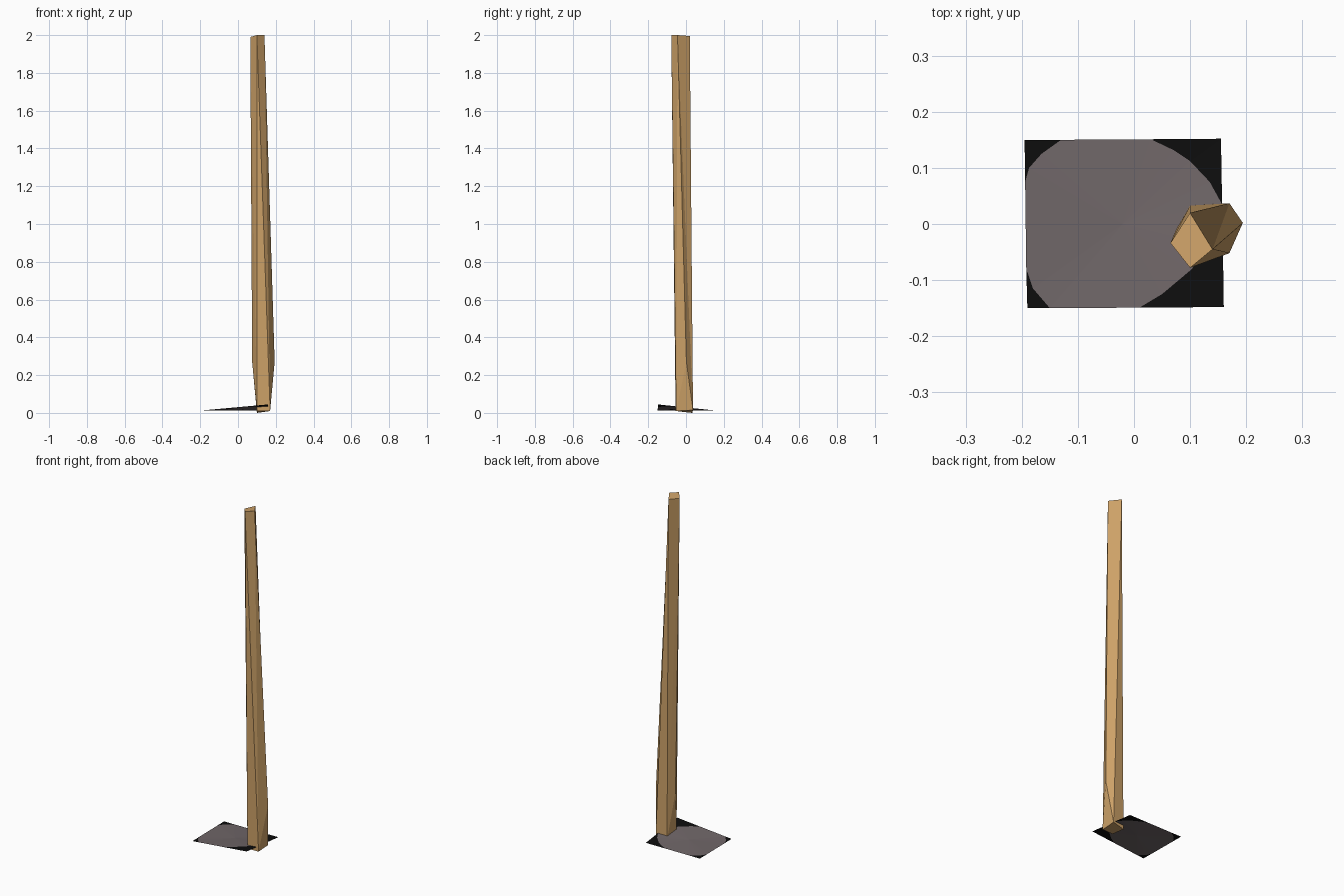
import bpy

cube = bpy.data.objects.get("Cube")
if cube:
    bpy.data.objects.remove(cube, do_unlink=True)


def material(name, rgb):
    m = bpy.data.materials.new(name)
    m.use_nodes = True
    m.diffuse_color = (*rgb, 1)
    m.node_tree.nodes["Principled BSDF"].inputs["Base Color"].default_value = (*rgb, 1)
    return m


def build(name, verts, faces, mats):
    mesh = bpy.data.meshes.new(name)
    mesh.from_pydata(verts, [], faces)
    for m in mats:
        mesh.materials.append(m)
    mesh.update()
    obj = bpy.data.objects.new(name, mesh)
    bpy.context.collection.objects.link(obj)
    return obj


wood = material("tan wood", (0.62, 0.365, 0.14))
stone = material("warm grey", (0.16, 0.133, 0.138))
black = material("black", (0.004, 0.004, 0.004))

# Leaning post: diamond top, square foot, side edges chamfered near the foot
points = {
    "top_left": (0.065, -0.034, 1.99), "top_front": (0.10, -0.078, 2.0),
    "top_right": (0.14, -0.045, 2.0), "top_back": (0.10, 0.02, 1.995),
    "low_left": (0.075, -0.01, 0.27), "low_right": (0.194, 0.002, 0.27),
    "foot_fl": (0.10, -0.055, 0.01), "foot_fr": (0.17, -0.052, 0.01),
    "foot_br": (0.17, 0.037, 0.015), "foot_bl": (0.10, 0.033, 0.0),
}
names = list(points)
post_faces = [
    "top_left top_front top_right top_back",
    "foot_bl foot_br foot_fr foot_fl",
    "top_front foot_fl foot_fr",
    "top_back foot_br foot_bl",
    "top_left low_left foot_fl", "top_left foot_fl top_front",
    "top_back foot_bl top_left", "top_left foot_bl low_left",
    "low_left foot_bl foot_fl",
    "top_right foot_fr low_right", "top_right top_front foot_fr",
    "top_right foot_br top_back", "top_right low_right foot_br",
    "low_right foot_fr foot_br",
]
build("post", list(points.values()),
      [[names.index(n) for n in f.split()] for f in post_faces], [wood])


# Ground sheet: grey patch with black corners, front right corner lifted
def lift(x, y):
    u = min(1, max(0, (x + 0.19) / 0.35))
    v = min(1, max(0, (0.15 - y) / 0.30))
    return (x, y, 0.013 + 0.032 * u * v)


# Each entry is a corner followed by the curved edge of the patch beside it
corners = [
    ((-0.19, -0.15), [(-0.192, -0.08), (-0.18, -0.115), (-0.15, -0.15)]),
    ((0.16, -0.148), [(0.01, -0.149), (0.05, -0.125), (0.10, -0.083),
                      (0.14, -0.04), (0.158, -0.01)]),
    ((0.155, 0.152), [(0.157, 0.035), (0.135, 0.075), (0.10, 0.112),
                      (0.07, 0.132), (0.03, 0.151)]),
    ((-0.195, 0.15), [(-0.13, 0.15), (-0.165, 0.125), (-0.187, 0.10), (-0.194, 0.075)]),
]
verts, faces, rim = [lift(-0.02, 0)], [], []
for corner, arc in corners:
    tip = len(verts)
    verts.append(lift(*corner))
    verts += [lift(*p) for p in arc]
    ids = list(range(tip + 1, len(verts)))
    rim += ids
    faces += [(tip, b, a) for a, b in zip(ids, ids[1:])]
dark_count = len(faces)
faces += [(0, a, b) for a, b in zip(rim, rim[1:] + rim[:1])]
sheet = build("ground_sheet", verts, faces, [stone, black])
for poly in sheet.data.polygons:
    poly.material_index = int(poly.index < dark_count)
